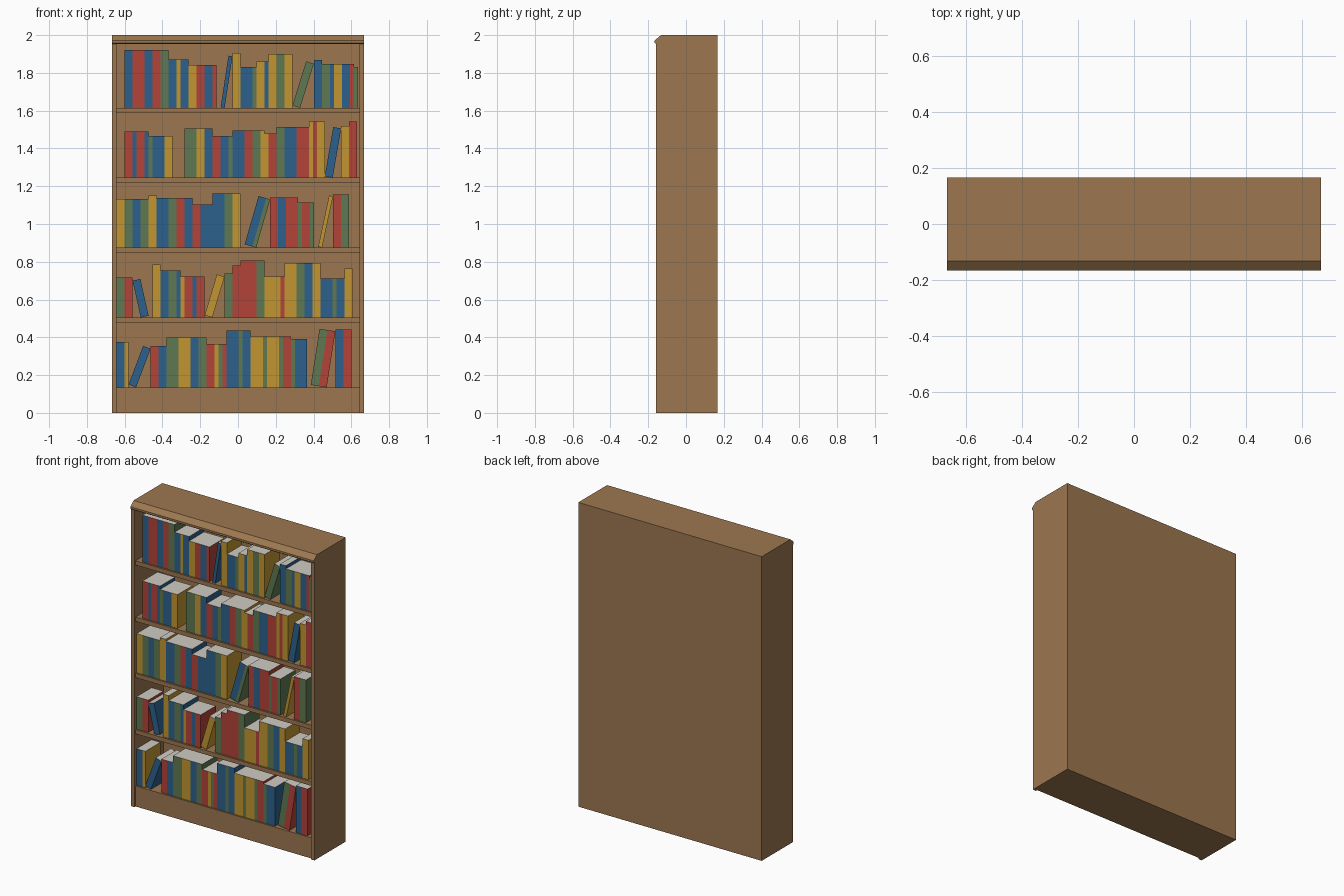
import bpy, bmesh, math
from itertools import groupby
from mathutils import Matrix, Vector

if "Cube" in bpy.data.objects:
    bpy.data.objects.remove(bpy.data.objects["Cube"])


def material(name, rgb):
    m = bpy.data.materials.new(name)
    lin = [((c / 255 + 0.055) / 1.055) ** 2.4 for c in rgb]
    m.diffuse_color = (*lin, 1)
    m.use_nodes = True
    m.node_tree.nodes["Principled BSDF"].inputs["Base Color"].default_value = m.diffuse_color
    return m


wood = material("oak wood", (156, 119, 80))
pages = material("paper pages", (208, 204, 195))
covers = {
    "B": material("blue cover", (45, 97, 140)),
    "R": material("red cover", (179, 67, 57)),
    "G": material("green cover", (95, 121, 82)),
    "Y": material("yellow cover", (194, 150, 49)),
}


def finish(bm, name, mats):
    me = bpy.data.meshes.new(name)
    bmesh.ops.recalc_face_normals(bm, faces=bm.faces)
    bm.to_mesh(me)
    bm.free()
    for m in mats:
        me.materials.append(m)
    ob = bpy.data.objects.new(name, me)
    bpy.context.collection.objects.link(ob)
    return ob


def box_into(bm, lo, hi):
    lo, hi = Vector(lo), Vector(hi)
    mat = Matrix.Translation((lo + hi) / 2) @ Matrix.Diagonal((*(hi - lo), 1))
    return bmesh.ops.create_cube(bm, size=1, matrix=mat)["verts"]


def board(name, lo, hi):
    bm = bmesh.new()
    box_into(bm, lo, hi)
    return finish(bm, name, [wood])


HW, IN = 0.667, 0.643            # outer and inner half width
BACK, FRONT, SHELF_FRONT = 0.166, -0.158, -0.146
LID = 1.953

# Case: sides, back, plinth
for s, side in ((-1, "left"), (1, "right")):
    xs = sorted((s * HW, s * IN))
    board(side + "_side", (xs[0], FRONT, 0), (xs[1], BACK, LID))
board("back_panel", (-IN, 0.146, 0), (IN, BACK, LID))
board("plinth", (-IN, SHELF_FRONT, 0), (IN, 0.146, 0.108))

# Top board with chamfered front moulding
profile = [(-0.132, 2), (-0.166, 1.972), (-0.166, 1.959), (FRONT, LID), (BACK, LID), (BACK, 2)]
bm = bmesh.new()
face = bm.faces.new([bm.verts.new((-HW, y, z)) for y, z in profile])
ext = bmesh.ops.extrude_face_region(bm, geom=[face])["geom"]
bmesh.ops.translate(bm, vec=(2 * HW, 0, 0), verts=[v for v in ext if isinstance(v, bmesh.types.BMVert)])
finish(bm, "top_board", [wood])

# Book rows, bottom to top: (cover run, height, lean).
# Each letter is one slot of book thickness, each space one empty slot.
SLOT = 0.0212
rows = [
    [("BBY", .24), ("BB", .22, .36), ("RRBB", .22), ("GGGYYYBBGG", .265), ("RRYGR", .23),
     ("BBBGBB", .302), ("YYYGYYYGRR", .27), ("GBBB", .255), (" GGRR", .31, .155), ("BBRR", .307)],
    [("GGRR", .212), ("BB", .204, -.22), (" YY", .281), ("BBGGB", .249), ("YRRBRR", .217),
     ("YY", .228, .29), ("GG", .233), ("RR", .276), ("RRRRGG", .302), ("YYYYR", .217),
     ("YYYGGBBYY", .289), ("BBBGBB", .207), ("YY", .26)],
    [("YYGGBBGG", .257), ("YY", .276), ("BBBGGRRBB", .262), ("RRBBB", .228), ("BBBGGYY", .286),
     (" BBG", .273, .28), ("RRBBRRR", .265), ("GRRG", .238), (" Y", .276, .21), ("RRGG", .281)],
    [("  RRBRRB", .244), ("GBBBYY", .222), ("   GGGYYBB", .26), ("RRBBG", .22), ("BBBRRGGY", .249),
     ("YRR", .233), ("GGBBBRRR", .268), ("YRYY", .297), ("BB", .268, .17), ("YY", .273), ("RR", .297)],
    [("  BBRRRBBRRGG", .307), ("BBYBB", .257), ("YYRRBBR", .228), (" B", .276, .15), ("YY", .289),
     ("BBBG", .215), ("YYB", .244), ("YYGGYY", .286), ("GG", .246, .3), ("BB", .254),
     ("GGBYYBBR", .233), ("G", .215)],
]
BOOK_FRONT, BOOK_BACK = -0.135, 0.022
keys = list(covers)


def add_group(bm, x, z, run, height, lean=0):
    """Stand a run of books at x, tilted by lean; return the space it fills."""
    c, s = math.cos(lean), abs(math.sin(lean))
    w = len(run) * SLOT
    h = (height - w * s) / c
    width = w * c + h * s
    place = Matrix.Translation((x + width / 2, 0, z + height / 2)) @ Matrix.Rotation(lean, 4, "Y")
    left = -w / 2
    for colour, same in groupby(run):
        right = left + SLOT * len(list(same))
        verts = box_into(bm, (left, BOOK_FRONT, -h / 2), (right, BOOK_BACK, h / 2))
        bm.normal_update()
        # paper on top, bottom and back; cover on spine and sides
        for f in {f for v in verts for f in v.link_faces}:
            paper = abs(f.normal.z) > 0.5 or f.normal.y > 0.5
            f.material_index = len(keys) if paper else keys.index(colour)
        bmesh.ops.transform(bm, matrix=place, verts=verts)
        left = right
    return width


for n, groups in enumerate(rows):
    z = 0.135 + 0.37 * n
    board(f"shelf_{n + 1}", (-IN, SHELF_FRONT, z - 0.028), (IN, 0.146, z))
    bm = bmesh.new()
    x = -IN
    for run, *size in groups:
        books = run.strip()
        x += SLOT * (len(run) - len(books))
        x += add_group(bm, x, z, books, *size)
    finish(bm, f"books_row_{n + 1}", [covers[k] for k in keys] + [pages])
